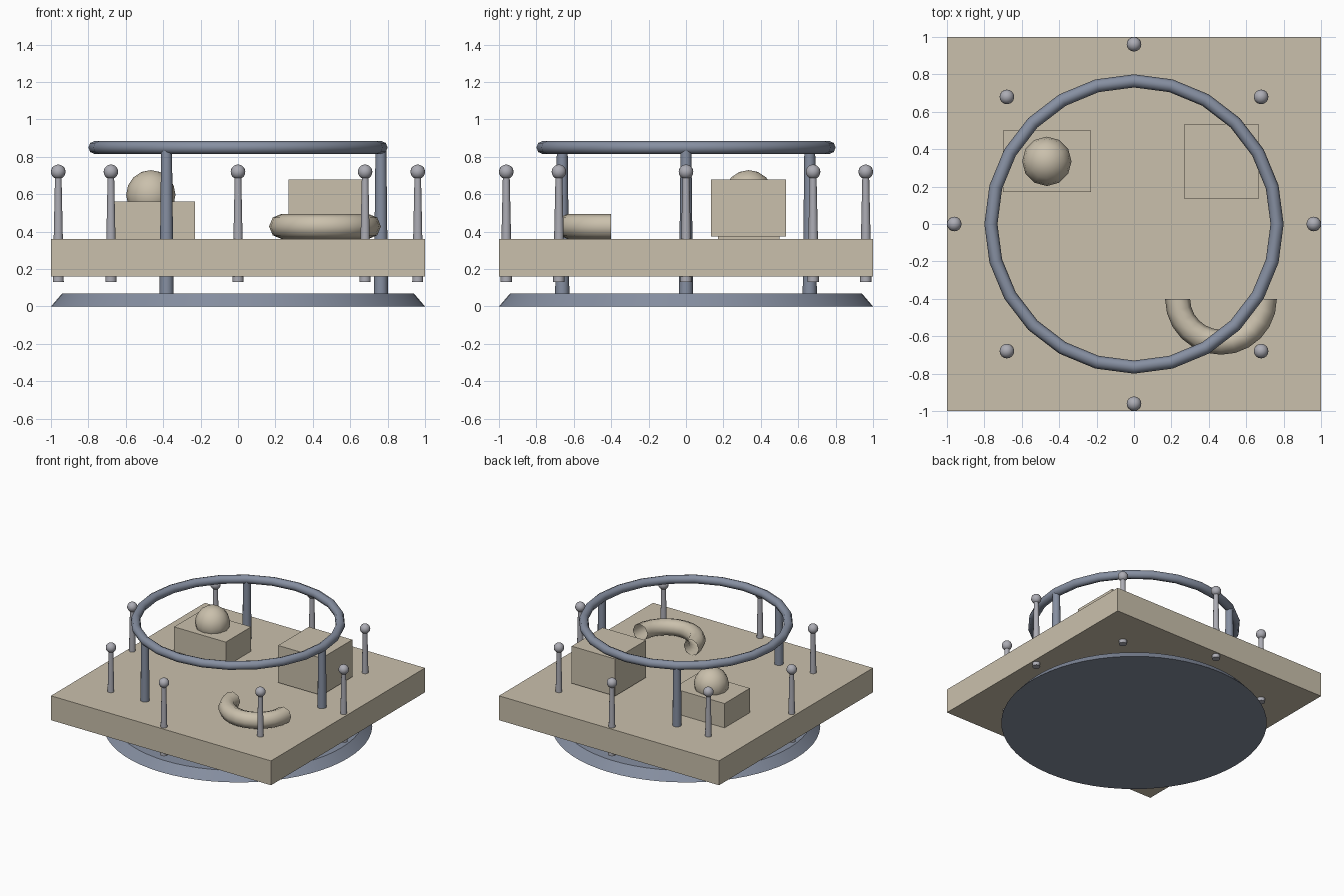
import bpy, bmesh, math
from mathutils import Matrix, Vector

if "Cube" in bpy.data.objects:
    bpy.data.objects.remove(bpy.data.objects["Cube"])


def material(name, srgb):
    m = bpy.data.materials.new(name)
    lin = [((c / 255 + 0.055) / 1.055) ** 2.4 for c in srgb]
    m.diffuse_color = (*lin, 1)
    m.use_nodes = True
    m.node_tree.nodes["Principled BSDF"].inputs["Base Color"].default_value = m.diffuse_color
    return m


TAN = material("tan", (202, 192, 172))
STEEL = material("blue grey", (134, 143, 161))
SILVER = material("light grey", (172, 172, 180))


def finish(name, bm, mat, smooth=None):
    me = bpy.data.meshes.new(name)
    bmesh.ops.recalc_face_normals(bm, faces=bm.faces)
    bm.to_mesh(me)
    bm.free()
    me.materials.append(mat)
    ob = bpy.data.objects.new(name, me)
    bpy.context.collection.objects.link(ob)
    if smooth:
        bpy.ops.object.select_all(action='DESELECT')
        ob.select_set(True)
        bpy.context.view_layer.objects.active = ob
        bpy.ops.object.shade_smooth_by_angle(angle=math.radians(smooth))
    return ob


def box(name, lo, hi, mat):
    bm = bmesh.new()
    lo, hi = Vector(lo), Vector(hi)
    bmesh.ops.create_cube(bm, size=1, matrix=Matrix.Translation((lo + hi) / 2)
                          @ Matrix.Diagonal((*(hi - lo), 1)))
    return finish(name, bm, mat)


def cone(name, x, y, z0, z1, r0, r1, sides, mat, smooth=50):
    bm = bmesh.new()
    bmesh.ops.create_cone(bm, cap_ends=True, segments=sides, radius1=r0, radius2=r1,
                          depth=z1 - z0, matrix=Matrix.Translation((x, y, (z0 + z1) / 2)))
    return finish(name, bm, mat, smooth)


def ball(name, loc, r, u, v, mat):
    bm = bmesh.new()
    bmesh.ops.create_uvsphere(bm, u_segments=u, v_segments=v, radius=r,
                              matrix=Matrix.Translation(loc))
    return finish(name, bm, mat, 60)


def torus(name, loc, R, r, start, sweep, steps, sides, mat):
    # tube swept about z; open ended unless it makes a full turn
    bm = bmesh.new()
    closed = sweep > 359
    rings = []
    for i in range(steps if closed else steps + 1):
        a = math.radians(start + sweep * i / steps)
        ring = []
        for j in range(sides):
            b = 2 * math.pi * j / sides
            d = R + r * math.cos(b)
            ring.append(bm.verts.new((loc[0] + d * math.cos(a), loc[1] + d * math.sin(a),
                                      loc[2] + r * math.sin(b))))
        rings.append(ring)
    for i in range(steps):
        p, q = rings[i], rings[(i + 1) % len(rings)]
        for j in range(sides):
            k = (j + 1) % sides
            bm.faces.new((p[j], q[j], q[k], p[k]))
    return finish(name, bm, mat, 60)


# Round foot and square deck
cone("base_disc", 0, 0, 0, 0.07, 1.0, 0.94, 64, STEEL, 30)
box("deck", (-1, -1, 0.16), (1, 1, 0.36), TAN)

# Ring held up by three columns
torus("top_ring", (0, 0, 0.85), 0.765, 0.035, 0, 360, 24, 8, STEEL)
for i in range(3):
    a = math.radians(120 * i)
    cone(f"column_{i}", 0.764 * math.cos(a), 0.764 * math.sin(a),
         0.06, 0.84, 0.038, 0.029, 12, STEEL)

# Eight pins with ball heads around the edge
for i in range(8):
    a = math.radians(45 * i)
    x, y = 0.961 * math.cos(a), 0.961 * math.sin(a)
    cone(f"pin_{i}", x, y, 0.13, 0.71, 0.031, 0.018, 10, SILVER)
    ball(f"pin_head_{i}", (x, y, 0.72), 0.039, 16, 10, SILVER)

# Objects on the deck
box("low_block", (-0.70, 0.17, 0.36), (-0.23, 0.50, 0.56), TAN)
ball("dome", (-0.466, 0.335, 0.597), 0.132, 12, 8, TAN)
box("tall_block", (0.27, 0.135, 0.375), (0.665, 0.535, 0.68), TAN)
torus("half_ring", (0.465, -0.40, 0.428), 0.232, 0.067, 180, 180, 12, 8, TAN)
